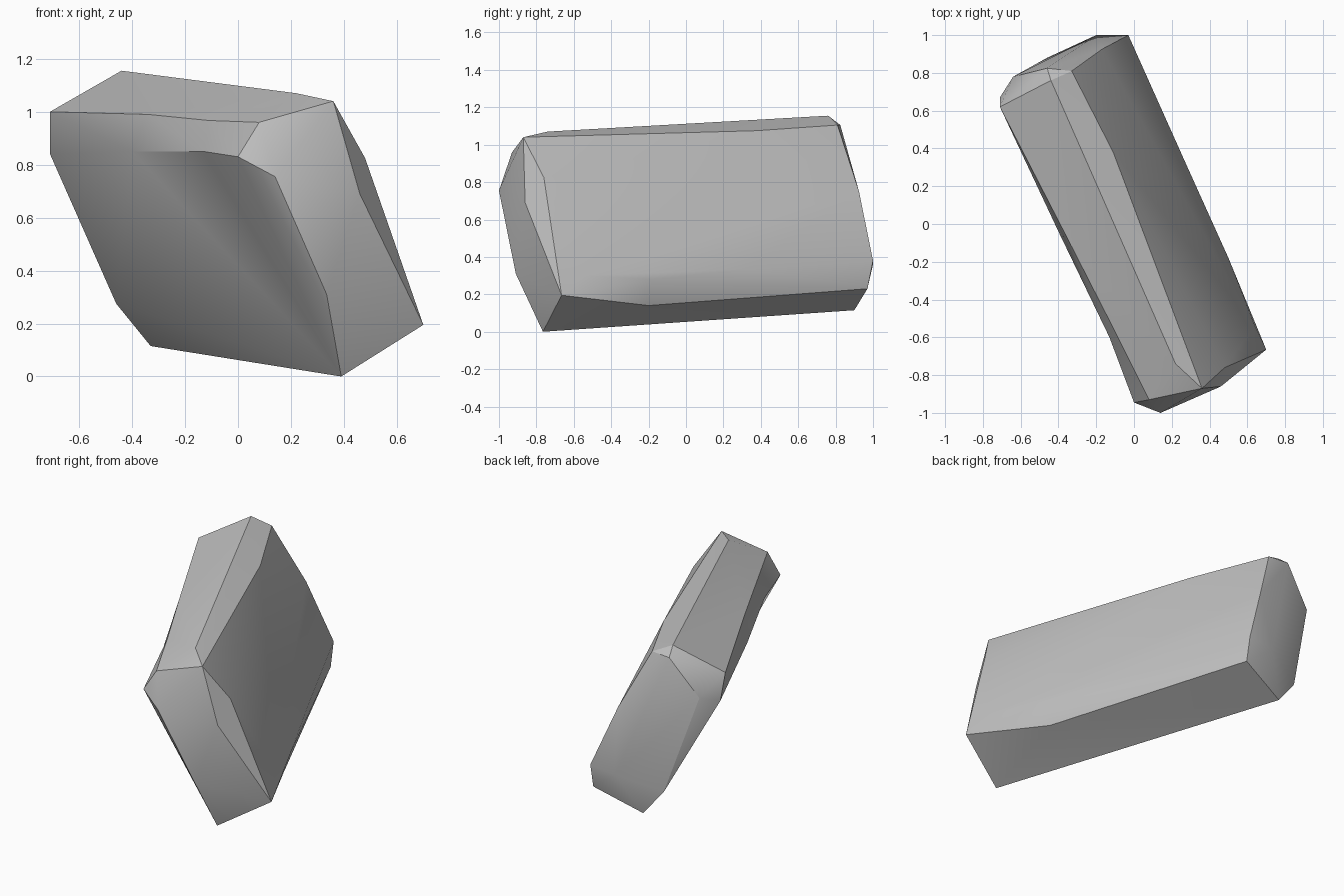
import bpy, bmesh, math
from mathutils import Vector

# Corners of the slanted stone slab, grouped by region
front_end = [(0.08, -0.93, 0.96), (0, -0.945, 0.83), (0.14, -1, 0.755),
             (0.335, -0.91, 0.31), (0.39, -0.765, 0), (0.70, -0.665, 0.195),
             (0.46, -0.86, 0.69), (0.48, -0.76, 0.825), (0.36, -0.87, 1.04)]
back_end = [(-0.71, 0.62, 1.0), (-0.71, 0.67, 0.84), (-0.64, 0.78, 0.88),
            (-0.46, 0.88, 0.275), (-0.33, 0.90, 0.115), (-0.03, 0.97, 0.23),
            (-0.20, 1.0, 0.36), (-0.03, 1.0, 0.38), (-0.17, 0.925, 0.75),
            (-0.33, 0.81, 1.105), (-0.46, 0.825, 1.105), (-0.44, 0.76, 1.155)]
long_sides = [(0.22, -0.74, 1.07), (-0.11, 0.38, 1.075), (0.46, -0.20, 0.14)]

# Worn edge points: joined into the skin while pushed out, then set back
worn_edges = [((-0.11, -0.55, 0.967), (-0.07, -0.03, 0.03)),
              ((-0.34, -0.10, 0.99), (-0.07, -0.03, 0.03)),
              ((-0.13, -0.60, 0.85), (-0.07, -0.03, 0)),
              ((-0.40, -0.04, 0.85), (-0.07, -0.03, 0)),
              ((0.64, -0.54, 0.30), (0.06, 0.03, 0.02)),
              ((0.50, -0.18, 0.28), (0.05, 0.02, 0)),
              ((0.27, 0.33, 0.335), (0.04, 0.02, 0))]

# Stone: skin around the corners
bm = bmesh.new()
for p in front_end + back_end + long_sides:
    bm.verts.new(p)
worn = [(bm.verts.new(Vector(p) + Vector(push)), p) for p, push in worn_edges]
hull = bmesh.ops.convex_hull(bm, input=bm.verts)
for v, p in worn:
    v.co = p
loose = {v for v in hull["geom_interior"] + hull["geom_unused"]
         if isinstance(v, bmesh.types.BMVert)}
bmesh.ops.delete(bm, geom=list(loose), context='VERTS')
bmesh.ops.recalc_face_normals(bm, faces=bm.faces)

mesh = bpy.data.meshes.new("stone")
bm.to_mesh(mesh)
bm.free()
stone = bpy.data.objects.new("stone", mesh)
bpy.context.collection.objects.link(stone)

# Plain grey rock colour
grey = bpy.data.materials.new("rock grey")
grey.diffuse_color = (0.52, 0.52, 0.52, 1)
mesh.materials.append(grey)

# Soft facets with sharp ridges
bpy.context.view_layer.objects.active = stone
stone.select_set(True)
bpy.ops.object.shade_smooth_by_angle(angle=math.radians(30))
